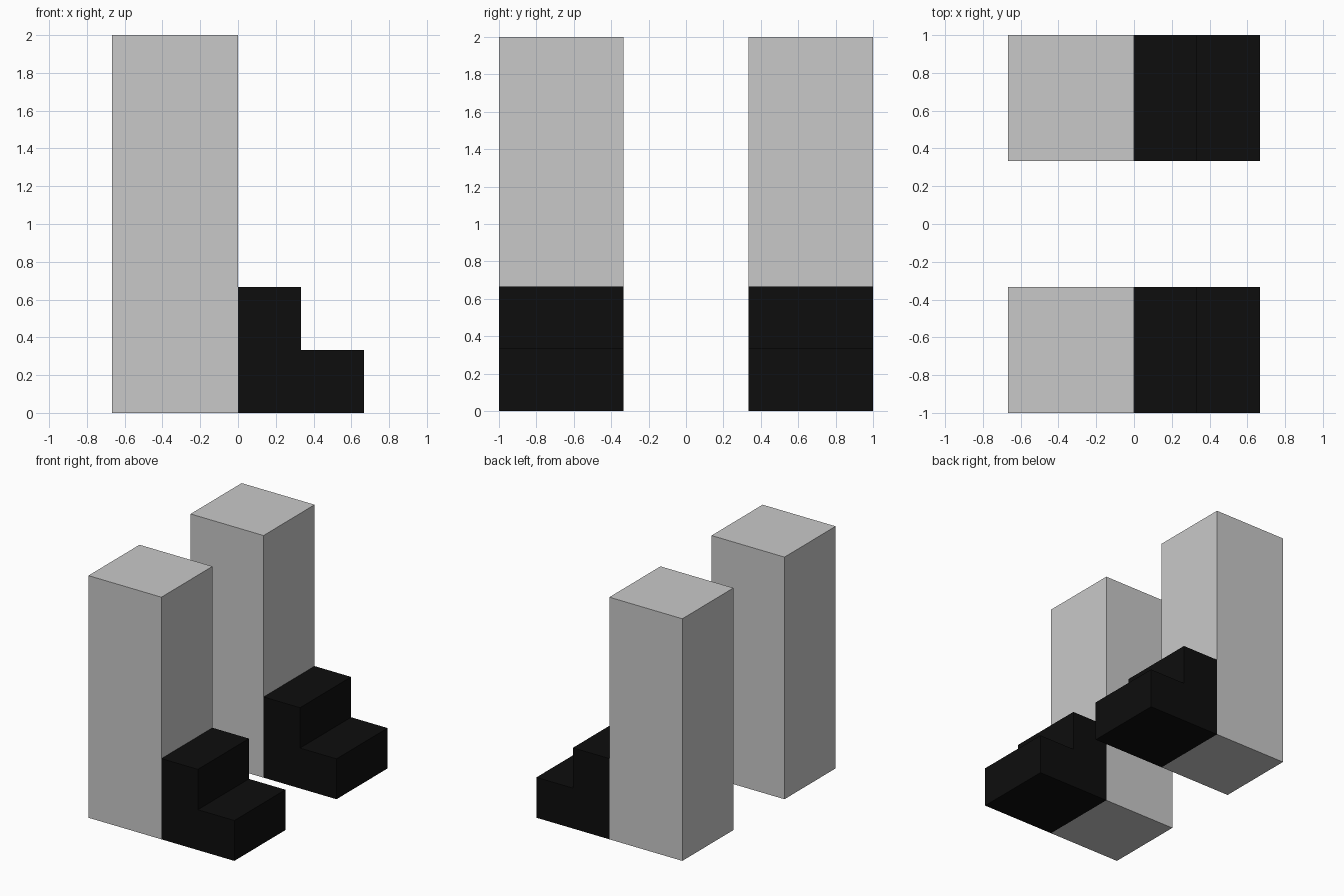
import bpy, bmesh

if "Cube" in bpy.data.objects:
    bpy.data.objects.remove(bpy.data.objects["Cube"])

U = 1 / 3  # grid unit of the blocky model

def material(name, value):
    m = bpy.data.materials.new(name)
    m.diffuse_color = (value, value, value, 1)
    m.use_nodes = True
    m.node_tree.nodes["Principled BSDF"].inputs["Base Color"].default_value = m.diffuse_color
    return m

grey = material("light_grey", 0.584)
black = material("black", 0.004)

def extrude_profile(name, profile, y0, y1, mat):
    """Extrude an (x, z) outline along y."""
    bm = bmesh.new()
    face = bm.faces.new([bm.verts.new((x * U, y0, z * U)) for x, z in profile])
    ext = bmesh.ops.extrude_face_region(bm, geom=[face])
    verts = [g for g in ext["geom"] if isinstance(g, bmesh.types.BMVert)]
    bmesh.ops.translate(bm, verts=verts, vec=(0, y1 - y0, 0))
    bmesh.ops.recalc_face_normals(bm, faces=bm.faces)
    me = bpy.data.meshes.new(name)
    bm.to_mesh(me)
    bm.free()
    me.materials.append(mat)
    ob = bpy.data.objects.new(name, me)
    bpy.context.collection.objects.link(ob)

column = [(-2, 0), (0, 0), (0, 6), (-2, 6)]
steps = [(0, 0), (2, 0), (2, 1), (1, 1), (1, 2), (0, 2)]

# One column with a stepped foot on each side
for side, y0 in (("front", -3 * U), ("back", U)):
    extrude_profile(side + "_column", column, y0, y0 + 2 * U, grey)
    extrude_profile(side + "_stepped_foot", steps, y0, y0 + 2 * U, black)
